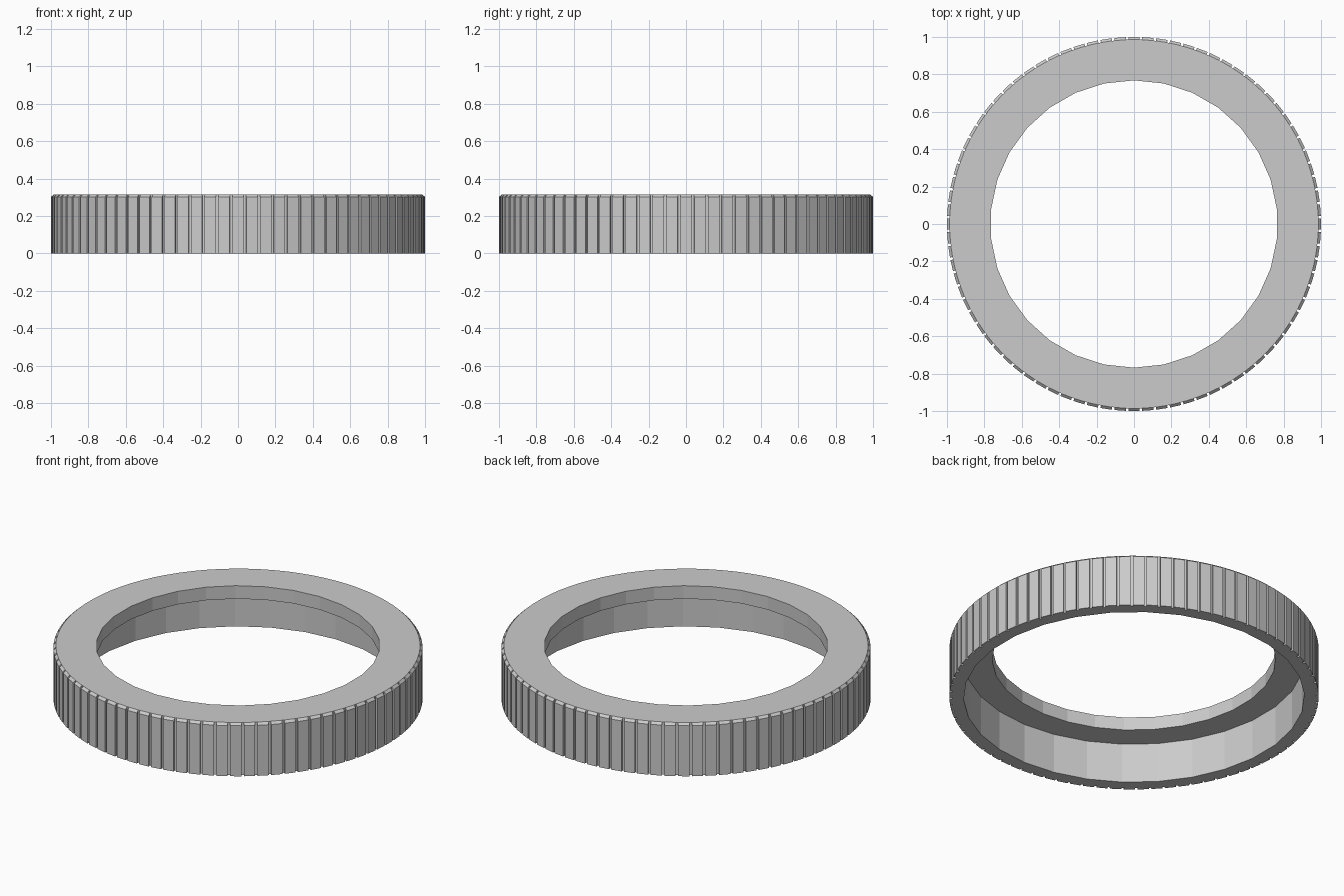
import bpy
import bmesh
import math

cube = bpy.data.objects.get("Cube")
if cube:
    bpy.data.objects.remove(cube, do_unlink=True)

TEETH, SIDES = 84, 30
HEIGHT, CHAMFER_Z, LIP_Z = 0.315, 0.302, 0.237
TIP_R, ROOT_R = 1.0, 0.986
HOLE_R, BORE_R = 0.768, 0.923
TOOTH_SHARE = 0.82

bm = bmesh.new()


def vert(radius, angle, z):
    return bm.verts.new((radius * math.cos(angle), radius * math.sin(angle), z))


def circle(radius, z):
    step = math.tau / SIDES
    return [vert(radius, math.pi / 2 + i * step, z) for i in range(SIDES)]


def wall(low, high):
    for i in range(len(low)):
        j = (i + 1) % len(low)
        bm.faces.new((low[i], low[j], high[j], high[i]))


def loop_edges(loop):
    edges = []
    for a, b in zip(loop, loop[1:] + loop[:1]):
        edges.append(bm.edges.get((a, b)) or bm.edges.new((a, b)))
    return edges


def flat_ring(outer, inner):
    bmesh.ops.triangle_fill(bm, use_beauty=True, use_dissolve=False,
                            edges=loop_edges(outer) + loop_edges(inner))


# Ribbed outside wall with bevelled rib tops
bottom, top = [], []
half = math.pi / TEETH * TOOTH_SHARE
previous = first = None
for i in range(TEETH):
    mid = -math.pi / 2 + math.tau * i / TEETH
    a, b = mid - half, mid + half
    low = [vert(ROOT_R, a, 0), vert(TIP_R, a, 0), vert(TIP_R, b, 0), vert(ROOT_R, b, 0)]
    tips = [vert(TIP_R, a, CHAMFER_Z), vert(TIP_R, b, CHAMFER_Z)]
    roots = [vert(ROOT_R, a, HEIGHT), vert(ROOT_R, b, HEIGHT)]
    bm.faces.new((low[1], low[2], tips[1], tips[0]))
    bm.faces.new((tips[0], tips[1], roots[1], roots[0]))
    bm.faces.new((low[0], low[1], tips[0], roots[0]))
    bm.faces.new((low[2], low[3], roots[1], tips[1]))
    if previous:
        bm.faces.new((previous[0], low[0], roots[0], previous[1]))
    else:
        first = (low[0], roots[0])
    previous = (low[3], roots[1])
    bottom += low
    top += roots
bm.faces.new((previous[0], first[0], first[1], previous[1]))

# Stepped inside: wide bore below, narrow hole through the lip
bore_low, bore_high = circle(BORE_R, 0), circle(BORE_R, LIP_Z)
hole_low, hole_high = circle(HOLE_R, LIP_Z), circle(HOLE_R, HEIGHT)
wall(bore_low, bore_high)
wall(bore_high, hole_low)
wall(hole_low, hole_high)

# Flat top and bottom rims
flat_ring(top, hole_high)
flat_ring(bottom, bore_low)
bmesh.ops.recalc_face_normals(bm, faces=bm.faces[:])

mesh = bpy.data.meshes.new("ribbed_ring")
bm.to_mesh(mesh)
bm.free()
ring = bpy.data.objects.new("ribbed_ring", mesh)
bpy.context.collection.objects.link(ring)

# Plain grey material
grey = bpy.data.materials.new("light_grey")
grey.use_nodes = True
colour = (0.6, 0.6, 0.6, 1)
grey.diffuse_color = colour
grey.node_tree.nodes["Principled BSDF"].inputs["Base Color"].default_value = colour
mesh.materials.append(grey)
